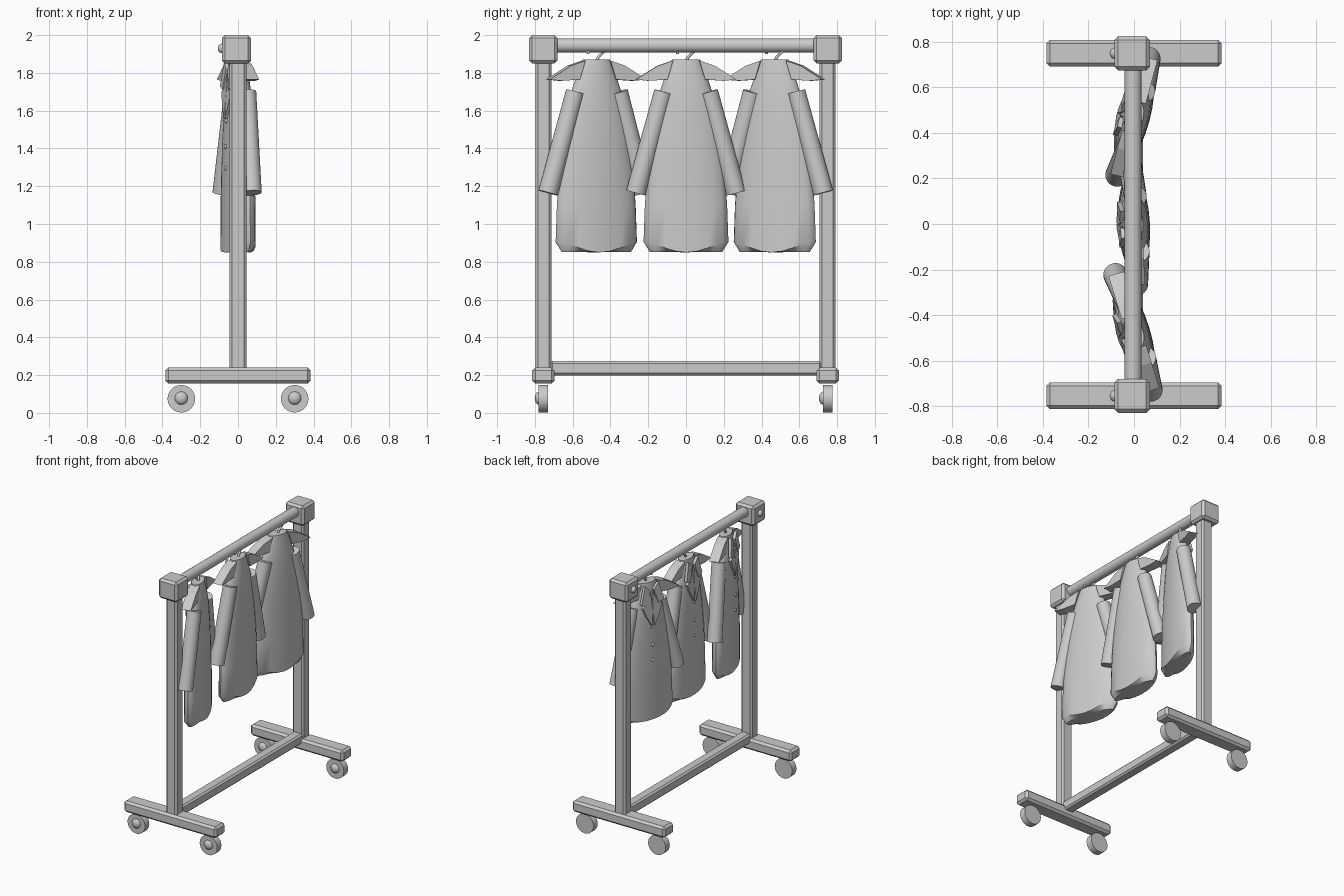
import bpy, bmesh, math
from mathutils import Matrix, Vector

cube = bpy.data.objects.get("Cube")
if cube:
    bpy.data.objects.remove(cube, do_unlink=True)

grey = bpy.data.materials.new("light grey")
grey.use_nodes = True
grey.diffuse_color = (0.6, 0.6, 0.59, 1)
grey.node_tree.nodes["Principled BSDF"].inputs["Base Color"].default_value = (0.6, 0.6, 0.59, 1)


def finish(name, bm, matrix=Matrix(), smooth=True):
    bmesh.ops.recalc_face_normals(bm, faces=bm.faces)
    mesh = bpy.data.meshes.new(name)
    bm.to_mesh(mesh)
    bm.free()
    mesh.materials.append(grey)
    mesh.transform(matrix)
    ob = bpy.data.objects.new(name, mesh)
    bpy.context.collection.objects.link(ob)
    if smooth:
        bpy.ops.object.select_all(action='DESELECT')
        ob.select_set(True)
        bpy.context.view_layer.objects.active = ob
        bpy.ops.object.shade_smooth_by_angle(angle=math.radians(35))
    return ob


def box(name, center, size, bevel):
    bm = bmesh.new()
    bmesh.ops.create_cube(bm, size=1)
    bmesh.ops.scale(bm, vec=size, verts=bm.verts)
    bmesh.ops.bevel(bm, geom=bm.edges[:], offset=bevel, segments=1, affect='EDGES')
    return finish(name, bm, Matrix.Translation(center), smooth=False)


def tube(name, start, end, r1, r2, matrix=Matrix(), sides=24):
    start, end = Vector(start), Vector(end)
    axis = end - start
    bm = bmesh.new()
    bmesh.ops.create_cone(bm, cap_ends=True, segments=sides, radius1=r1, radius2=r2,
                          depth=axis.length)
    turn = axis.to_track_quat('Z', 'Y').to_matrix().to_4x4()
    return finish(name, bm, matrix @ Matrix.Translation((start + end) / 2) @ turn)


def ball(name, center, scale, matrix=Matrix()):
    bm = bmesh.new()
    bmesh.ops.create_uvsphere(bm, u_segments=16, v_segments=10, radius=1)
    bmesh.ops.scale(bm, vec=scale, verts=bm.verts)
    return finish(name, bm, matrix @ Matrix.Translation(center))


def plate(name, outline, depth, thick, matrix):
    """Extruded outline of (width, height) points; depth(z) gives its near side."""
    bm = bmesh.new()
    face = bm.faces.new([bm.verts.new((depth(z), w, z)) for w, z in outline])
    out = bmesh.ops.extrude_face_region(bm, geom=[face])
    moved = [v for v in out["geom"] if isinstance(v, bmesh.types.BMVert)]
    bmesh.ops.translate(bm, vec=(thick, 0, 0), verts=moved)
    return finish(name, bm, matrix, smooth=False)


# Frame: posts, feet, corner blocks, knobs and wheels at both ends
for side, y in (("right_end", -0.755), ("left_end", 0.75)):
    box(side + "_post", (0, y, 1.05), (0.09, 0.085, 1.7), 0.013)
    box(side + "_foot", (0, y, 0.197), (0.77, 0.118, 0.085), 0.016)
    box(side + "_corner_block", (-0.008, y, 1.925), (0.155, 0.15, 0.15), 0.016)
    ball(side + "_knob", (-0.085, y, 1.93), (0.022, 0.025, 0.025))
    for x in (-0.3, 0.3):
        tube(side + "_wheel", (x, y - 0.025, 0.075), (x, y + 0.025, 0.075), 0.073, 0.073)
        ball(side + "_wheel_hub", (x, y - 0.022, 0.078), (0.035, 0.024, 0.035))
box("lower_crossbar", (0, 0, 0.236), (0.08, 1.44, 0.075), 0.012)
tube("hanging_rod", (-0.004, -0.72, 1.945), (-0.004, 0.72, 1.945), 0.037, 0.037)

# Coat body as stacked oval sections: height, half width, half depth
SECTIONS = [(1.87, 0.075, 0.04), (1.77, 0.115, 0.052), (1.68, 0.145, 0.06),
            (1.5, 0.178, 0.065), (1.3, 0.203, 0.068), (1.1, 0.218, 0.07), (0.9, 0.225, 0.07)]
SIDES = 24


def front_depth(z):
    """Local depth of the coat front at height z."""
    return -0.066 + 0.03 * max(0, z - 1.5) / 0.37


def coat_body(name, matrix):
    bm = bmesh.new()
    rings = []
    for z, hw, hd in SECTIONS:
        ring = []
        for i in range(SIDES):
            a = 2 * math.pi * i / SIDES
            c, s = math.cos(a), math.sin(a)
            height = z
            if z == SECTIONS[-1][0]:
                # wavy hem, raised at the sides and scalloped at the back
                height = 0.85 + 0.055 * abs(c) ** 3
                if s > 0:
                    height += 0.022 * math.sin(2 * a) ** 2
            ring.append(bm.verts.new((hd * s, hw * c, height)))
        rings.append(ring)
    # narrower ring closes the underside
    low = [bm.verts.new((v.co.x * 0.6, v.co.y * 0.85, 0.851)) for v in rings[-1]]
    rings.append(low)
    for upper, lower in zip(rings, rings[1:]):
        for i in range(SIDES):
            j = (i + 1) % SIDES
            bm.faces.new((upper[i], upper[j], lower[j], lower[i]))
    bm.faces.new(rings[0])
    bm.faces.new(low)
    finish(name, bm, matrix)


def hanger_hook(name, matrix):
    curve = bpy.data.curves.new(name, 'CURVE')
    curve.dimensions = '3D'
    curve.bevel_depth = 0.008
    curve.bevel_resolution = 2
    path = [(0, 0, 1.86), (0, 0.012, 1.885), (0, 0.045, 1.915), (0, 0.04, 1.95),
            (0, 0, 1.968), (0, -0.04, 1.95), (0, -0.045, 1.9)]
    spline = curve.splines.new('POLY')
    spline.points.add(len(path) - 1)
    for point, co in zip(spline.points, path):
        point.co = (*(matrix @ Vector(co)), 1)
    curve.use_fill_caps = True
    curve.materials.append(grey)
    bpy.context.collection.objects.link(bpy.data.objects.new(name, curve))


def coat(name, y, angle):
    m = Matrix.Translation((0, y, 0)) @ Matrix.Rotation(math.radians(angle), 4, 'Z')
    coat_body(name + "_body", m)
    hanger_hook(name + "_hanger_hook", m)
    for label, s in (("right", -1), ("left", 1)):
        tube(f"{name}_{label}_sleeve", (0.012, s * 0.12, 1.7), (-0.005, s * 0.265, 1.165),
             0.05, 0.053, m)
        # shoulder wing
        plate(f"{name}_{label}_shoulder",
              [(s * 0.07, 1.865), (s * 0.15, 1.838), (s * 0.268, 1.765), (s * 0.2, 1.758),
               (s * 0.1, 1.765)], lambda z: -0.035, 0.07, m)
        # collar point above a notched lapel
        plate(f"{name}_{label}_collar",
              [(s * 0.015, 1.82), (s * 0.06, 1.86), (s * 0.1, 1.73), (s * 0.05, 1.71)],
              lambda z: front_depth(z) - 0.022, 0.02, m)
        plate(f"{name}_{label}_lapel",
              [(s * 0.01, 1.8), (s * 0.05, 1.72), (s * 0.085, 1.7), (s * 0.06, 1.64),
               (s * 0.012, 1.555), (0, 1.66)],
              lambda z: front_depth(z) - 0.016, 0.02, m)
    for z in (1.545, 1.41, 1.295):
        ball(name + "_button", (front_depth(z) - 0.003, 0, z), (0.008, 0.012, 0.012), m)


coat("first_coat", -0.475, 17)
coat("middle_coat", 0, 3)
coat("last_coat", 0.47, -15)
